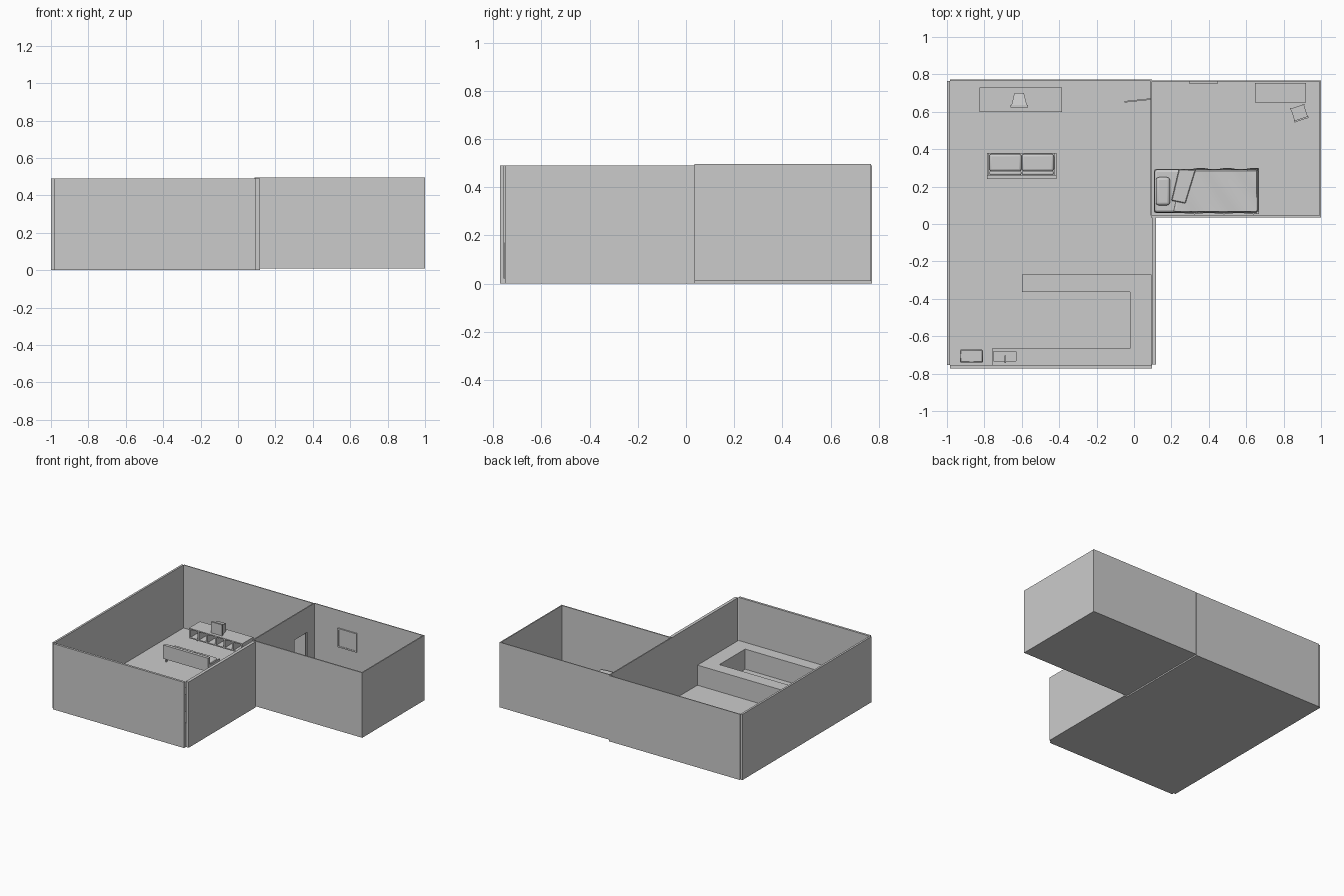
import bpy, bmesh, math
from mathutils import Matrix, Vector

if "Cube" in bpy.data.objects:
    bpy.data.objects.remove(bpy.data.objects["Cube"])


def finish(name, bm):
    bmesh.ops.recalc_face_normals(bm, faces=bm.faces)
    me = bpy.data.meshes.new(name)
    bm.to_mesh(me)
    bm.free()
    ob = bpy.data.objects.new(name, me)
    bpy.context.collection.objects.link(ob)
    return ob


def box(name, x, y, z, bevel=0.0, segs=3):
    """Box from (min, max) ranges, optionally rounded."""
    bm = bmesh.new()
    bmesh.ops.create_cube(bm, size=1)
    for v in bm.verts:
        for i, r in enumerate((x, y, z)):
            v.co[i] = r[0] if v.co[i] < 0 else r[1]
    ob = finish(name, bm)
    if bevel:
        m = ob.modifiers.new("round", 'BEVEL')
        m.width, m.segments = bevel, segs
        smooth(ob)
    return ob


def smooth(ob):
    bpy.ops.object.select_all(action='DESELECT')
    bpy.context.view_layer.objects.active = ob
    ob.select_set(True)
    bpy.ops.object.shade_smooth_by_angle()
    ob.select_set(False)


def prism(name, pts, z0, z1):
    """Extrude a plan outline upward."""
    bm = bmesh.new()
    f = bm.faces.new([bm.verts.new((x, y, z0)) for x, y in pts])
    r = bmesh.ops.extrude_face_region(bm, geom=[f])
    for v in r["geom"]:
        if isinstance(v, bmesh.types.BMVert):
            v.co.z = z1
    return finish(name, bm)


def cut(ob, cutter):
    m = ob.modifiers.new("cut", 'BOOLEAN')
    m.operation, m.object, m.solver = 'DIFFERENCE', cutter, 'EXACT'
    cutter.hide_render = True
    cutter.hide_set(True)


# Main room: floor with walls set outside its edges (open corners)
H = (0, 0.49)
box("main_floor", (-0.985, 0.095), (-0.755, 0.765), (0, 0.02))
box("left_wall", (-1, -0.985), (-0.755, 0.765), H)
box("front_wall", (-0.985, 0.095), (-0.772, -0.755), H)
box("back_wall", (-0.985, 0.095), (0.765, 0.772), H)
box("kitchen_wall", (0.095, 0.118), (-0.75, 0.036), H)

# Bedroom shell, with a doorway in the partition
B = (0.01, 0.495)
box("bedroom_floor", (0.095, 0.998), (0.04, 0.765), (0.01, 0.02))
box("bedroom_right_wall", (0.992, 1), (0.036, 0.768), B)
box("bedroom_back_wall", (0.095, 0.992), (0.761, 0.768), B)
box("bedroom_front_wall", (0.092, 0.992), (0.036, 0.045), B)
P = (0.089, 0.097)
box("partition_front", P, (0.045, 0.53), B)
box("partition_back", P, (0.68, 0.765), B)
box("partition_lintel", P, (0.53, 0.68), (0.31, 0.495))
door = box("door", (-0.142, 0), (-0.004, 0.004), (0.022, 0.307))
door.location = (0.09, 0.668, 0)
door.rotation_euler.z = math.radians(6)

# Framed panel on the bedroom wall
pic = box("wall_picture", (0.295, 0.45), (0.751, 0.761), (0.225, 0.365))
cut(pic, box("picture_cutter", (0.305, 0.44), (0.74, 0.754), (0.235, 0.355)))

# Kitchen: U-shaped counter with sink, tap and cooker
counter = prism("kitchen_counter", [
    (-0.76, -0.753), (0.094, -0.753), (0.094, -0.27), (-0.6, -0.27),
    (-0.6, -0.363), (-0.022, -0.363), (-0.022, -0.665), (-0.76, -0.665)], 0.018, 0.17)
cut(counter, box("sink_cutter", (-0.75, -0.63), (-0.732, -0.682), (0.125, 0.2)))
for i, (x, y) in enumerate([((-0.757, -0.75), (-0.737, -0.675)), ((-0.63, -0.623), (-0.737, -0.675)),
                            ((-0.75, -0.63), (-0.737, -0.732)), ((-0.75, -0.63), (-0.682, -0.675))]):
    box(f"sink_rim_{i}", x, y, (0.168, 0.173))
box("tap_post", (-0.693, -0.685), (-0.743, -0.735), (0.17, 0.205))
box("tap_spout", (-0.693, -0.685), (-0.741, -0.702), (0.2, 0.207))
box("cooker", (-0.93, -0.808), (-0.74, -0.672), (0.018, 0.17), 0.004, 1)

# Media shelf with six open bays
X0, X1, Y0, Y1, Z0, Z1 = -0.825, -0.385, 0.6, 0.73, 0.05, 0.125
box("shelf_top", (X0, X1), (Y0, Y1), (Z1 - 0.008, Z1))
box("shelf_bottom", (X0, X1), (Y0, Y1), (Z0, Z0 + 0.008))
box("shelf_back", (X0, X1), (Y1 - 0.008, Y1), (Z0, Z1))
for i in range(7):
    x = X0 + i * (X1 - X0 - 0.012) / 6
    box(f"shelf_divider_{i}", (x, x + 0.012), (Y0, Y1), (Z0 + 0.004, Z1 - 0.004))
for i, x in enumerate((X0 + 0.03, X1 - 0.045)):
    box(f"shelf_foot_{i}", (x, x + 0.015), (0.65, 0.71), (0.018, Z0))

# Television with tapered back
box("television_front", (-0.66, -0.568), (0.624, 0.637), (Z1, 0.207))
tube = box("television_back", (-0.655, -0.573), (0.637, 0.7), (Z1, 0.202))
for v in tube.data.vertices:
    if v.co.y > 0.69:
        v.co.x = -0.614 + (v.co.x + 0.614) * 0.62
        v.co.z = 0.13 if v.co.z < 0.16 else 0.185

# Sofa facing the television
box("sofa_base", (-0.785, -0.415), (0.24, 0.38), (0.045, 0.07))
box("sofa_back", (-0.785, -0.415), (0.24, 0.263), (0.045, 0.147))
for i, x in enumerate((-0.773, -0.6)):
    box(f"sofa_cushion_{i}", (x, x + 0.171), (0.283, 0.374), (0.068, 0.098), 0.012)
    box(f"sofa_back_cushion_{i}", (x, x + 0.171), (0.261, 0.284), (0.07, 0.14), 0.009)
for i, x in enumerate((-0.785, -0.424)):
    box(f"sofa_arm_{i}", (x, x + 0.009), (0.26, 0.38), (0.045, 0.09))
    for j, y in enumerate((0.25, 0.36)):
        lx = x + (0.01 if i == 0 else -0.011)
        box(f"sofa_leg_{i}{j}", (lx, lx + 0.01), (y, y + 0.01), (0.018, 0.046))

# Bed with mattress, pillow and rumpled cover
box("bed_base", (0.108, 0.665), (0.06, 0.293), (0.02, 0.075), 0.006, 2)
box("mattress", (0.11, 0.663), (0.062, 0.291), (0.073, 0.115), 0.014)
box("pillow", (0.117, 0.192), (0.1, 0.25), (0.11, 0.145), 0.016, 4)
bm = bmesh.new()
bmesh.ops.create_grid(bm, x_segments=32, y_segments=20, size=1)
for v in bm.verts:
    u, w = v.co.x, v.co.y
    edge = max(0, abs(w) - 0.9) / 0.1
    foot = max(0, u - 0.94) / 0.06
    x0 = 0.21 + 0.05 * (1 + w) / 2
    v.co = (x0 + (0.668 - x0) * (u + 1) / 2,
            0.176 + 0.12 * w + 0.004 * min(edge, 1) * math.sin(9 * u) * w,
            0.12 + 0.003 * math.sin(7 * u + 3 * w) - 0.05 * min(1, max(edge, foot)))
cover = finish("bed_cover", bm)
m = cover.modifiers.new("thick", 'SOLIDIFY')
m.thickness = 0.004
smooth(cover)
fold = prism("cover_fold", [(0.2, 0.125), (0.275, 0.11), (0.33, 0.29), (0.24, 0.293)], 0.118, 0.13)
fold.modifiers.new("round", 'BEVEL').width = 0.004

# Desk
box("desk_top", (0.648, 0.92), (0.65, 0.755), (0.145, 0.157))
for i, x in enumerate((0.65, 0.906)):
    box(f"desk_side_{i}", (x, x + 0.012), (0.652, 0.753), (0.018, 0.146))
box("desk_back", (0.655, 0.91), (0.741, 0.751), (0.07, 0.146))

# Desk chair, turned on the spot
parts = [box("chair_seat", (-0.037, 0.037), (-0.037, 0.037), (0.085, 0.095)),
         box("chair_back", (-0.037, 0.037), (-0.039, -0.03), (0.13, 0.18))]
for i, sx in enumerate((-1, 1)):
    for j, sy in enumerate((-1, 1)):
        top = 0.18 if sy < 0 else 0.087
        x, y = sx * 0.035, sy * 0.035
        parts.append(box(f"chair_leg_{i}{j}", (x - 0.005, x + 0.005), (y - 0.005, y + 0.005), (0.018, top)))
for p in parts:
    p.location = (0.884, 0.593, 0)
    p.rotation_euler.z = math.radians(18)
